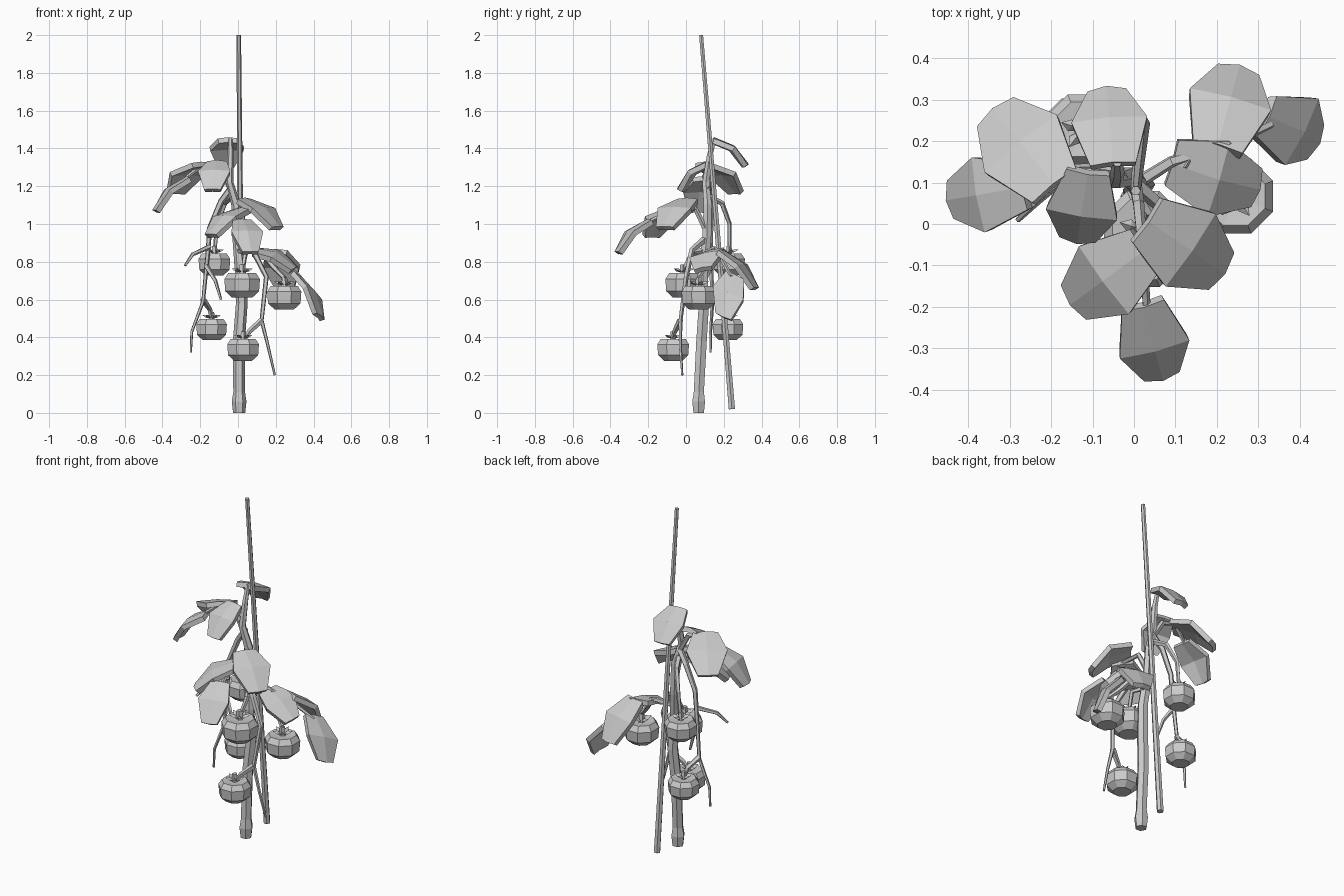
import bpy, bmesh, math
from mathutils import Vector as V

if "Cube" in bpy.data.objects:
    bpy.data.objects.remove(bpy.data.objects["Cube"])


def make(name, verts, faces):
    me = bpy.data.meshes.new(name)
    me.from_pydata(verts, [], faces)
    bm = bmesh.new()
    bm.from_mesh(me)
    bmesh.ops.recalc_face_normals(bm, faces=bm.faces)
    bm.to_mesh(me)
    bm.free()
    ob = bpy.data.objects.new(name, me)
    bpy.context.collection.objects.link(ob)
    return ob


def skin(name, rings):
    """Join rings of equal size and cap both ends."""
    n = len(rings[0])
    faces = [(i * n + j, i * n + (j + 1) % n, (i + 1) * n + (j + 1) % n, (i + 1) * n + j)
             for i in range(len(rings) - 1) for j in range(n)]
    faces += [tuple(range(n)), tuple(range((len(rings) - 1) * n, len(rings) * n))]
    return make(name, [v for r in rings for v in r], faces)


def tube(name, pts, radii, n=5):
    pts = [V(p) for p in pts]
    rings, u = [], V((1, 0, 0.13))
    for i, p in enumerate(pts):
        d = (pts[min(i + 1, len(pts) - 1)] - pts[max(i - 1, 0)]).normalized()
        u = (u - d * u.dot(d)).normalized()
        w = d.cross(u)
        rings.append([p + radii[i] * (u * math.cos(a) + w * math.sin(a))
                      for a in (math.tau * k / n for k in range(n))])
    return skin(name, rings)


def twig(name, pts, r0=0.017, r1=0.01):
    m = len(pts) - 1
    return tube(name, pts, [r0 + (r1 - r0) * i / m for i in range(m + 1)])


def leaf(name, base, tip, width, roll=0.0):
    """Thick drooping blade, creased along the midrib."""
    b, t = V(base), V(tip)
    d = t - b
    s = d.cross(V((0, 0, 1))).normalized()
    s = (s + V((0, 0, roll))).normalized()
    up = s.cross(d).normalized()
    verts, faces = [], []
    for f, w, lift in ((0, .3, 0), (.5, .5, .028), (1, .25, -.005)):
        for k in (-1, 0, 1):
            fk = f + (0.03 if k == 0 and f == 1 else 0)
            verts.append(b + d * fk + s * (k * w * width) + up * (lift + (.008 if k == 0 else 0)))
    for i in range(2):
        for k in range(2):
            a = i * 3 + k
            faces.append((a, a + 1, a + 4, a + 3))
    ob = make(name, verts, faces)
    mod = ob.modifiers.new("thickness", 'SOLIDIFY')
    mod.thickness = 0.028
    mod.offset = 0


def fruit(name, c, r):
    """Squat eight-sided fruit with a leafy calyx and a stub of stalk."""
    c = V(c)
    prof = ((.58, -.7), (.97, -.36), (1.02, .28), (.8, .6), (.35, .54))
    skin(name, [[c + V((r * q * math.cos(a), r * q * math.sin(a), r * z))
                 for a in (math.tau * (k + .5) / 8 for k in range(8))] for q, z in prof])
    for k in range(5):
        a = math.tau * k / 5 + .3
        o, s = V((math.cos(a), math.sin(a), 0)), V((-math.sin(a), math.cos(a), 0))
        h = c + V((0, 0, r * .6))
        make(name + "_calyx", [h, h + o * r * .35 + s * r * .16 + V((0, 0, r * .1)),
                               h + o * r * .6 + V((0, 0, r * .25)),
                               h + o * r * .35 - s * r * .16 + V((0, 0, r * .1)),
                               h + o * r * .3 + V((0, 0, r * .25))],
             [(0, 1, 2, 3), (0, 4, 1), (1, 4, 2), (2, 4, 3), (3, 4, 0)])
    tube(name + "_stalk", [c + V((0, 0, r * .5)), c + V((0, 0, r * 1.05))], [r * .2, r * .16])


# Support stake
tube("stake", [(.02, .243, .02), (.004, .08, 2)], [.019, .012], 6)

# Main stem with swollen foot
tube("main_stem", [(.006, .067, 0), (.006, .067, .06), (.006, .068, .11), (.005, .082, .38),
                   (.02, .095, .58), (.012, .088, .75), (-.002, .11, .92), (-.01, .115, 1.1),
                   (-.045, .105, 1.22), (-.04, .125, 1.36), (-.04, .15, 1.45)],
     [.032, .039, .031, .032, .031, .029, .027, .025, .021, .017, .012], 6)

# Leaf branches
twig("upper_branch", [(-.03, .11, 1.17), (-.1, .12, 1.29), (-.19, .12, 1.31), (-.28, .09, 1.24)])
twig("front_branch", [(0, .11, .96), (.01, .05, 1.08), (.02, -.06, 1.08), (.03, -.2, 1.01)])
twig("right_branch", [(.01, .1, .84), (.09, .15, .87), (.2, .18, .83), (.33, .24, .72)])

# Fruit trusses and trailing twigs
twig("left_truss", [(-.03, .11, 1.2), (-.09, .13, 1.12), (-.15, .13, .98), (-.16, .13, .85),
                    (-.185, .14, .59), (-.245, .13, .43), (-.25, .13, .32)], .019, .006)
twig("left_fruit_twig", [(-.185, .14, .6), (-.15, .2, .55), (-.14, .22, .5)])
twig("left_side_twig", [(-.15, .13, .88), (-.24, .05, .84), (-.28, .01, .78)], .014, .007)
twig("left_inner_twig", [(-.17, .13, .78), (-.12, .1, .7), (-.09, .09, .6)], .014, .007)
twig("back_truss", [(-.03, .11, 1.15), (-.07, .19, 1.11), (-.11, .23, 1), (-.125, .23, .84)])
twig("front_truss", [(0, .1, .86), (.04, .03, .85), (.022, -.02, .74)])
twig("right_fruit_twig", [(.12, .15, .86), (.19, .1, .77), (.24, .068, .72), (.245, .068, .66)])
twig("low_truss", [(0, .1, .92), (.08, .03, .86), (.15, .0, .72), (.125, -.03, .49),
                   (.16, -.03, .35), (.195, -.02, .2)], .019, .006)
twig("low_fruit_twig", [(.125, -.03, .49), (.06, -.06, .43), (.03, -.07, .38)])

# Fruits
for i, (c, r) in enumerate((((-.125, .228, .79), .089), ((.022, -.015, .68), .1),
                            ((.245, .067, .615), .096), ((-.14, .222, .445), .086),
                            ((.027, -.068, .338), .089))):
    fruit("fruit_%d" % (i + 1), c, r)

# Leaves: base, tip, width, roll
for i, args in enumerate((
        ((-.05, .14, 1.44), (-.065, .315, 1.31), .18),
        ((-.19, .09, 1.31), (-.33, .265, 1.17), .22),
        ((-.26, .09, 1.235), (-.435, .06, 1.07), .18),
        ((-.11, .13, 1.32), (-.135, -.03, 1.18), .17),
        ((.03, -.06, 1.07), (-.14, -.185, .94), .2),
        ((.03, .01, 1.12), (.205, -.11, .98), .21),
        ((.02, -.19, 1.01), (.065, -.36, .85), .17),
        ((.2, .18, .85), (.25, .365, .66), .2),
        ((.31, .26, .72), (.43, .2, .51), .19, .4),
        ((.09, .15, .85), (.29, .09, .76), .19, -.2))):
    leaf("leaf_%d" % (i + 1), *args)
